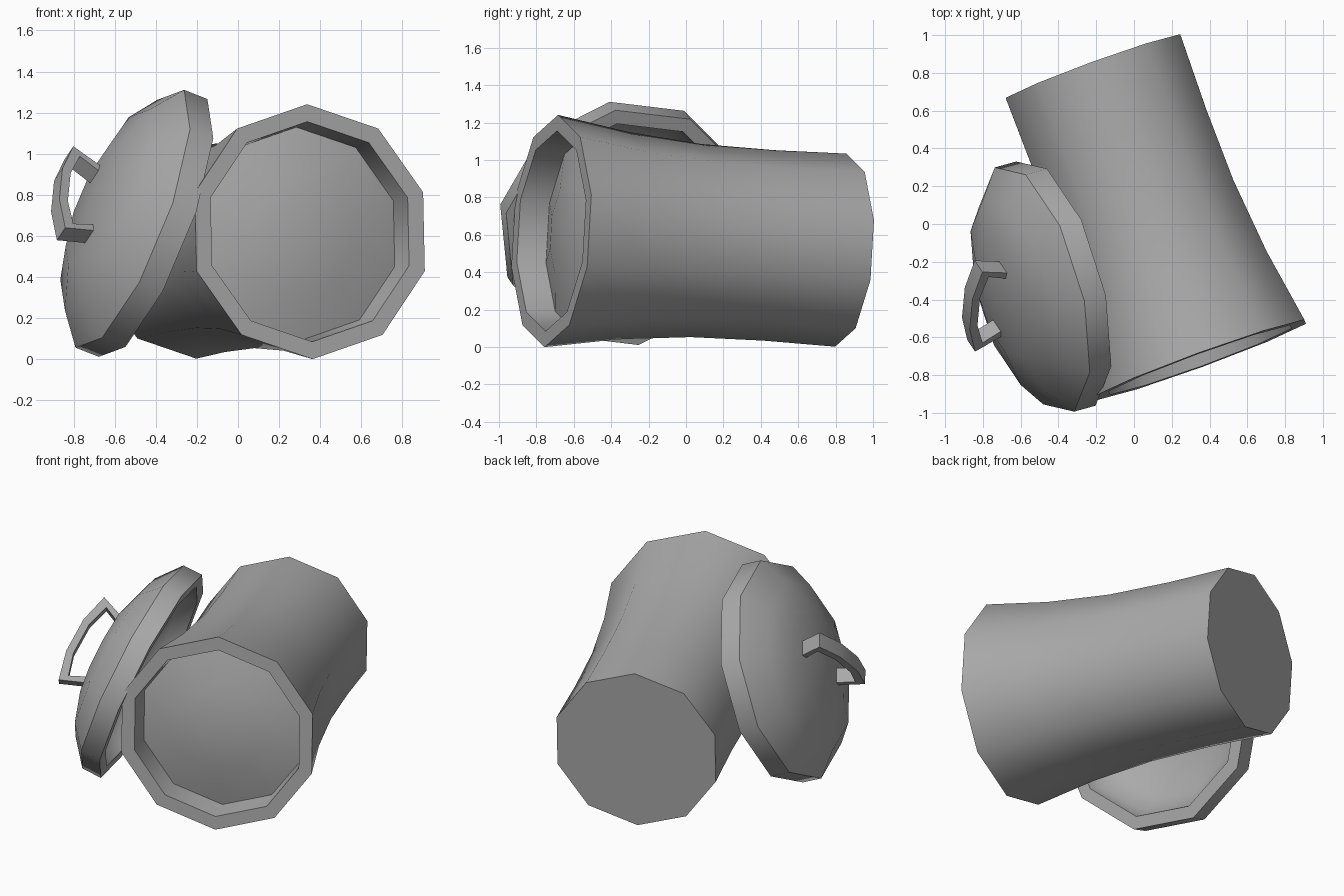
import bpy, bmesh, math
from mathutils import Vector, Matrix

if "Cube" in bpy.data.objects:
    bpy.data.objects.remove(bpy.data.objects["Cube"])

SIDES = 10

# Darker grey shared by all parts
grey = bpy.data.materials.new("dark_grey")
grey.diffuse_color = (0.4, 0.4, 0.4, 1)
grey.use_nodes = True
grey.node_tree.nodes["Principled BSDF"].inputs["Base Color"].default_value = grey.diffuse_color


def frame(origin, axis, ref):
    """Matrix whose local z is axis and local x is ref made square to it."""
    z = Vector(axis).normalized()
    x = Vector(ref)
    x = (x - z * x.dot(z)).normalized()
    y = z.cross(x)
    m = Matrix((x, y, z)).transposed().to_4x4()
    m.translation = Vector(origin)
    return m


def finish(name, bm, matrix):
    bmesh.ops.recalc_face_normals(bm, faces=bm.faces)
    mesh = bpy.data.meshes.new(name)
    bm.to_mesh(mesh)
    bm.free()
    mesh.materials.append(grey)
    ob = bpy.data.objects.new(name, mesh)
    bpy.context.collection.objects.link(ob)
    ob.matrix_world = matrix
    bpy.ops.object.select_all(action='DESELECT')
    ob.select_set(True)
    bpy.context.view_layer.objects.active = ob
    bpy.ops.object.shade_smooth_by_angle(angle=math.radians(40))
    return ob


def lathe(name, profile, matrix):
    """Turn (radius, height) points into a ten-sided closed solid."""
    bm = bmesh.new()
    rings = []
    for r, h in profile:
        n = SIDES if r > 0 else 1
        rings.append([bm.verts.new((r * math.cos(2 * math.pi * i / SIDES),
                                    r * math.sin(2 * math.pi * i / SIDES), h))
                      for i in range(n)])
    for a, b in zip(rings, rings[1:]):
        for i in range(SIDES):
            j = (i + 1) % SIDES
            if len(a) == 1:
                bm.faces.new((a[0], b[i], b[j]))
            elif len(b) == 1:
                bm.faces.new((a[i], a[j], b[0]))
            else:
                bm.faces.new((a[i], a[j], b[j], b[i]))
    return finish(name, bm, matrix)


# Waisted pot lying on its side, with a recessed domed filling in the mouth
pot_frame = frame((0.35, -0.72, 0.62), (0.342, -0.938, 0.062), (0, 0, 1))
lathe("pot_body", [(0, -1.65), (0.517, -1.65), (0.51, -1.24), (0.517, -0.825),
                   (0.555, -0.41), (0.622, 0), (0.537, 0), (0.52, -0.16),
                   (0.28, -0.095), (0, -0.07)], pot_frame)

# Domed hollow lid leaning against the pot
lid_axis = (-0.901, -0.25, 0.355)
lid_centre = (-0.527, -0.347, 0.683)
vertex_dir = Vector((0.37, -0.095, 0.924))
lid_frame = frame(lid_centre, lid_axis, vertex_dir)
lathe("lid", [(0, 0.225), (0.32, 0.195), (0.533, 0.122), (0.684, 0),
              (0.684, -0.126), (0.605, -0.126), (0.58, -0.03),
              (0.47, 0.06), (0.28, 0.13), (0, 0.16)], lid_frame)

# Arched strap handle: half outline mirrored, then given width
half_outer = [(0.22, 0.17), (0.29, 0.35), (0.11, 0.395)]
half_inner = [(0.1, 0.35), (0.24, 0.31), (0.175, 0.17)]
width = 0.095
bm = bmesh.new()
outer = half_outer + [(-x, z) for x, z in reversed(half_outer)]
inner = [(x, z) for x, z in reversed(half_inner)] + [(-x, z) for x, z in half_inner]
sections = [[bm.verts.new((x, s * width / 2, z)) for (x, z), s in
             ((o, -1), (o, 1), (i, 1), (i, -1))] for o, i in zip(outer, inner)]
for a, b in zip(sections, sections[1:]):
    for k in range(4):
        m = (k + 1) % 4
        bm.faces.new((a[k], a[m], b[m], b[k]))
bm.faces.new(sections[0])
bm.faces.new(sections[-1])
finish("lid_handle", bm, lid_frame @ Matrix.Rotation(math.radians(54), 4, 'Z'))
